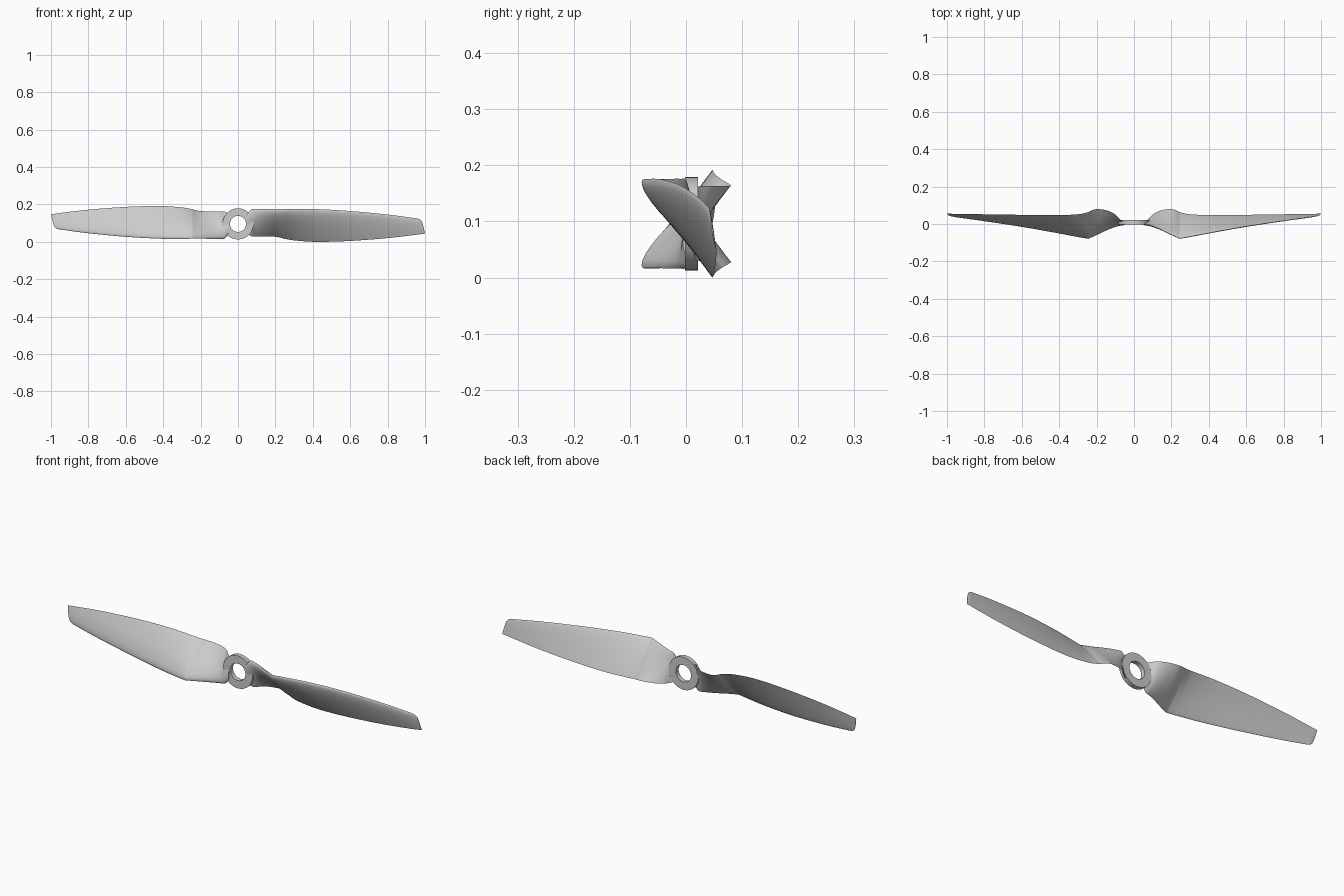
import bpy, bmesh, math
from mathutils import Vector, Matrix

if "Cube" in bpy.data.objects:
    bpy.data.objects.remove(bpy.data.objects["Cube"])

CZ = 0.096          # height of the hub axis


def finish(bm, name, angle):
    bmesh.ops.recalc_face_normals(bm, faces=bm.faces)
    mesh = bpy.data.meshes.new(name)
    bm.to_mesh(mesh)
    bm.free()
    ob = bpy.data.objects.new(name, mesh)
    bpy.context.collection.objects.link(ob)
    bpy.ops.object.select_all(action='DESELECT')
    ob.select_set(True)
    bpy.context.view_layer.objects.active = ob
    bpy.ops.object.shade_smooth_by_angle(angle=math.radians(angle))
    return ob


def spline(points, steps):
    """Catmull-Rom through stations of any number of values."""
    pts = [Vector(p) for p in points]
    pts = [2 * pts[0] - pts[1]] + pts + [2 * pts[-1] - pts[-2]]
    out = []
    for a, b, c, d in zip(pts, pts[1:], pts[2:], pts[3:]):
        for s in range(steps):
            t = s / steps
            out.append(0.5 * (2 * b + (c - a) * t + (2 * a - 5 * b + 4 * c - d) * t * t
                              + (3 * b - a - 3 * c + d) * t ** 3))
    return out + [pts[-2]]


# Blade stations: lead x, y, z, trail x, y, z, thickness
ROOT = [
    (0.050, 0.002, 0.150, 0.050, 0.014, 0.042, 0.014),
    (0.072, -0.001, 0.174, 0.072, 0.022, 0.030, 0.018),
    (0.100, -0.010, 0.176, 0.100, 0.051, 0.029, 0.022),
    (0.140, -0.027, 0.176, 0.140, 0.071, 0.029, 0.024),
    (0.190, -0.052, 0.175, 0.190, 0.080, 0.028, 0.024),
    (0.220, -0.066, 0.175, 0.220, 0.075, 0.024, 0.023),
    (0.245, -0.077, 0.175, 0.245, 0.063, 0.017, 0.022),
]
OUTER = [
    ROOT[-1],
    (0.300, -0.067, 0.176, 0.300, 0.052, 0.008, 0.021),
    (0.420, -0.044, 0.175, 0.420, 0.047, 0.000, 0.019),
    (0.600, -0.012, 0.165, 0.600, 0.049, 0.005, 0.015),
    (0.800, 0.018, 0.146, 0.800, 0.052, 0.020, 0.011),
    (0.930, 0.036, 0.129, 0.945, 0.054, 0.037, 0.008),
    (0.965, 0.041, 0.123, 0.980, 0.055, 0.042, 0.006),
    (0.980, 0.043, 0.113, 0.993, 0.055, 0.043, 0.004),
    (0.987, 0.045, 0.098, 1.000, 0.055, 0.045, 0.002),
]


def section(st, n=14):
    """Airfoil ring: arched front, nearly flat back, blunt leading edge."""
    lead, trail, thick = Vector(st[0:3]), Vector(st[3:6]), st[6]
    chord = trail - lead
    normal = Vector((0, chord.z, -chord.y)).normalized()
    ring = []
    for i in range(2 * n):
        u = 0.5 * (1 - math.cos(math.pi * i / n))
        h = 5 * (0.2969 * math.sqrt(u) - 0.126 * u - 0.3516 * u * u
                 + 0.2843 * u ** 3 - 0.1036 * u ** 4) * 2
        side = 0.75 if i <= n else -0.25
        if i == n:
            h = 0
        ring.append(lead + chord * u + normal * (h * side * thick))
    return ring


def make_blade(name, turn):
    bm = bmesh.new()
    stations = spline(ROOT, 5) + spline(OUTER, 6)[1:]
    rings = [[bm.verts.new(p) for p in section(s)] for s in stations]
    for a, b in zip(rings, rings[1:]):
        for i in range(len(a)):
            j = (i + 1) % len(a)
            bm.faces.new((a[i], a[j], b[j], b[i]))
    bm.faces.new(rings[0])
    bm.faces.new(rings[-1])
    bmesh.ops.rotate(bm, verts=bm.verts, cent=(0, 0, CZ),
                     matrix=Matrix.Rotation(turn, 3, 'Y'))
    return finish(bm, name, 40)


# Two opposite blades
make_blade("blade_right", 0)
make_blade("blade_left", math.pi)

# Hub ring, a rectangle profile spun around the y axis
bm = bmesh.new()
profile = [(0.043, -0.002), (0.083, -0.002), (0.083, 0.021), (0.043, 0.021)]
verts = [bm.verts.new((r, y, CZ)) for r, y in profile]
edges = [bm.edges.new((verts[i], verts[(i + 1) % 4])) for i in range(4)]
bmesh.ops.spin(bm, geom=verts + edges, cent=(0, 0, CZ), axis=(0, 1, 0),
               angle=2 * math.pi, steps=64, use_merge=True)
bmesh.ops.remove_doubles(bm, verts=bm.verts, dist=1e-5)
finish(bm, "hub_ring", 30)
